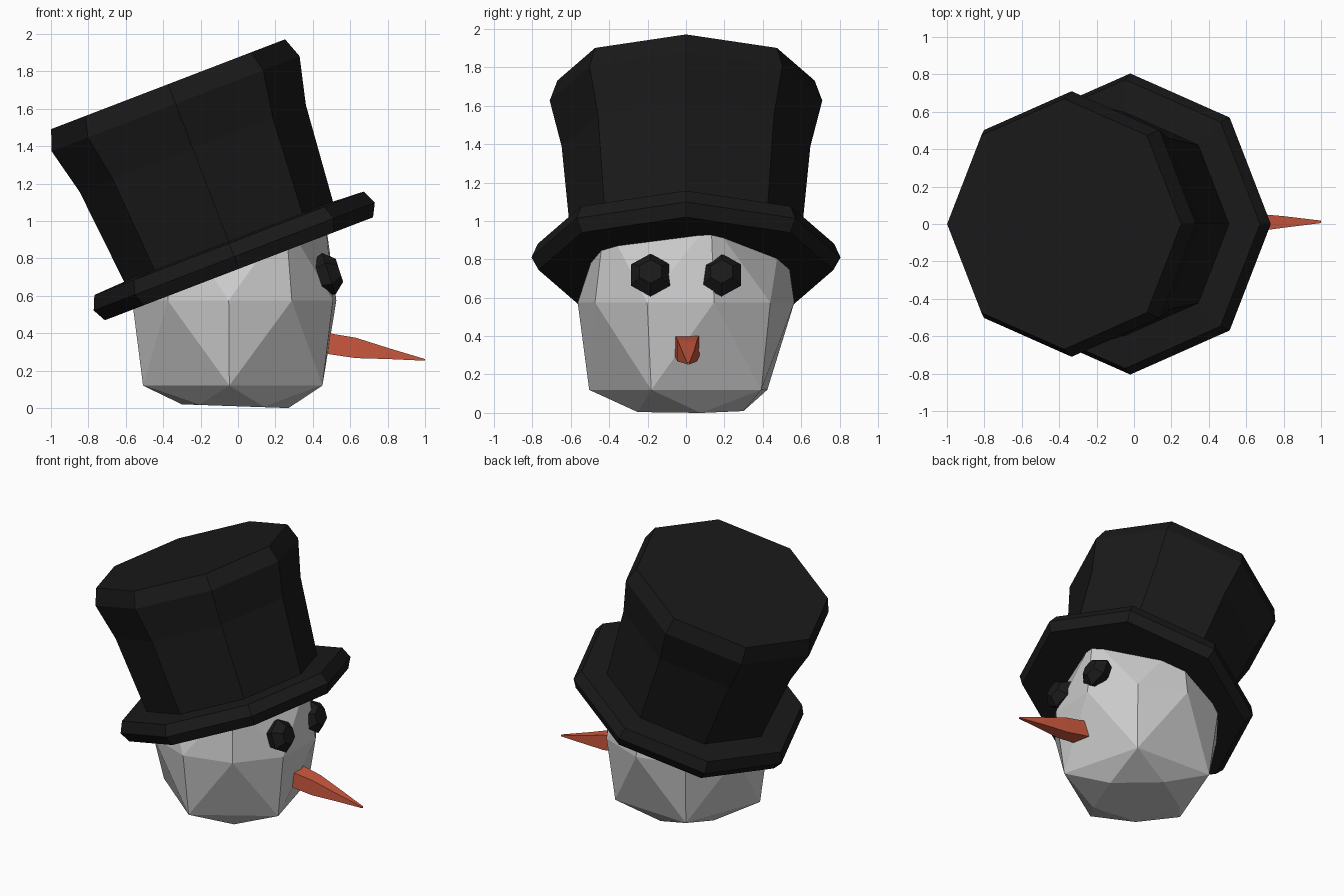
import bpy, bmesh
from math import sin, cos, radians, pi
from mathutils import Matrix, Vector

if "Cube" in bpy.data.objects:
    bpy.data.objects.remove(bpy.data.objects["Cube"])


def material(name, rgb):
    m = bpy.data.materials.new(name)
    m.diffuse_color = (*rgb, 1)
    m.use_nodes = True
    m.node_tree.nodes["Principled BSDF"].inputs["Base Color"].default_value = m.diffuse_color
    return m


def finish(name, bm, mat=None):
    bmesh.ops.recalc_face_normals(bm, faces=bm.faces[:])
    me = bpy.data.meshes.new(name)
    bm.to_mesh(me)
    bm.free()
    ob = bpy.data.objects.new(name, me)
    bpy.context.collection.objects.link(ob)
    if mat:
        me.materials.append(mat)
    return ob


def ring(n, r, z, start=0.0):
    return [Vector((r * cos(start + 2 * pi * i / n), r * sin(start + 2 * pi * i / n), z))
            for i in range(n)]


def loft(name, rings, mat, matrix=Matrix()):
    """Skin a stack of equal rings and cap both ends."""
    bm = bmesh.new()
    loops = [[bm.verts.new(matrix @ Vector(p)) for p in r] for r in rings]
    n = len(loops[0])
    for a, b in zip(loops, loops[1:]):
        for i in range(n):
            j = (i + 1) % n
            bm.faces.new((a[i], a[j], b[j], b[i]))
    bm.faces.new(loops[0])
    bm.faces.new(loops[-1])
    return finish(name, bm, mat)


black = material("black", (0.01, 0.01, 0.01))
orange = material("orange", (0.62, 0.1, 0.05))

# Head: faceted ball, pentagon rings around a ten-sided middle
low, high = radians(-21), radians(15)
bm = bmesh.new()
for n, r, z, start in [(5, 0.30, 0.01, high), (5, 0.505, 0.12, low), (10, 0.565, 0.575, low),
                       (5, 0.505, 1.0, high), (5, 0.30, 1.11, low)]:
    for p in ring(n, r, z, start):
        if z < 0.05:
            p.z -= 0.035 * p.x      # slightly tilted base
        bm.verts.new(p + Vector((-0.02, 0, 0)))
bmesh.ops.convex_hull(bm, input=bm.verts[:])
bmesh.ops.dissolve_limit(bm, angle_limit=radians(1), verts=bm.verts[:], edges=bm.edges[:])
finish("head", bm)

# Hat: tilted octagonal brim and flared crown
tilt = Matrix.Translation((-0.02, 0, 0.81)) @ Matrix.Rotation(radians(-21), 4, 'Y')
profile = [(0.768, -0.07), (0.805, 0.0), (0.772, 0.076), (0.598, 0.085),
           (0.648, 0.62), (0.71, 0.875), (0.67, 0.987)]
loft("top_hat", [ring(8, r, h) for r, h in profile], black, tilt)

# Eyes: six-sided lumps facing outward and a little upward
for side, y in (("right", -0.185), ("left", 0.185)):
    place = Matrix.Translation((0.485, y, 0.718)) @ Matrix.Rotation(radians(72), 4, 'Y')
    loft(side + "_eye", [ring(6, 0.095, -0.055), ring(6, 0.117, 0.0), ring(6, 0.065, 0.06)],
         black, place)

# Nose: drooping four-sided spike
sections = [(0.44, -0.06, 0.07, 0.295, 0.408), (0.63, -0.043, 0.057, 0.267, 0.376),
            (0.80, -0.02, 0.042, 0.262, 0.322), (1.0, 0.005, 0.018, 0.253, 0.262)]
loft("nose", [[(x, y0, z0), (x, y1, z0), (x, y1, z1), (x, y0, z1)]
              for x, y0, y1, z0, z1 in sections], orange)
